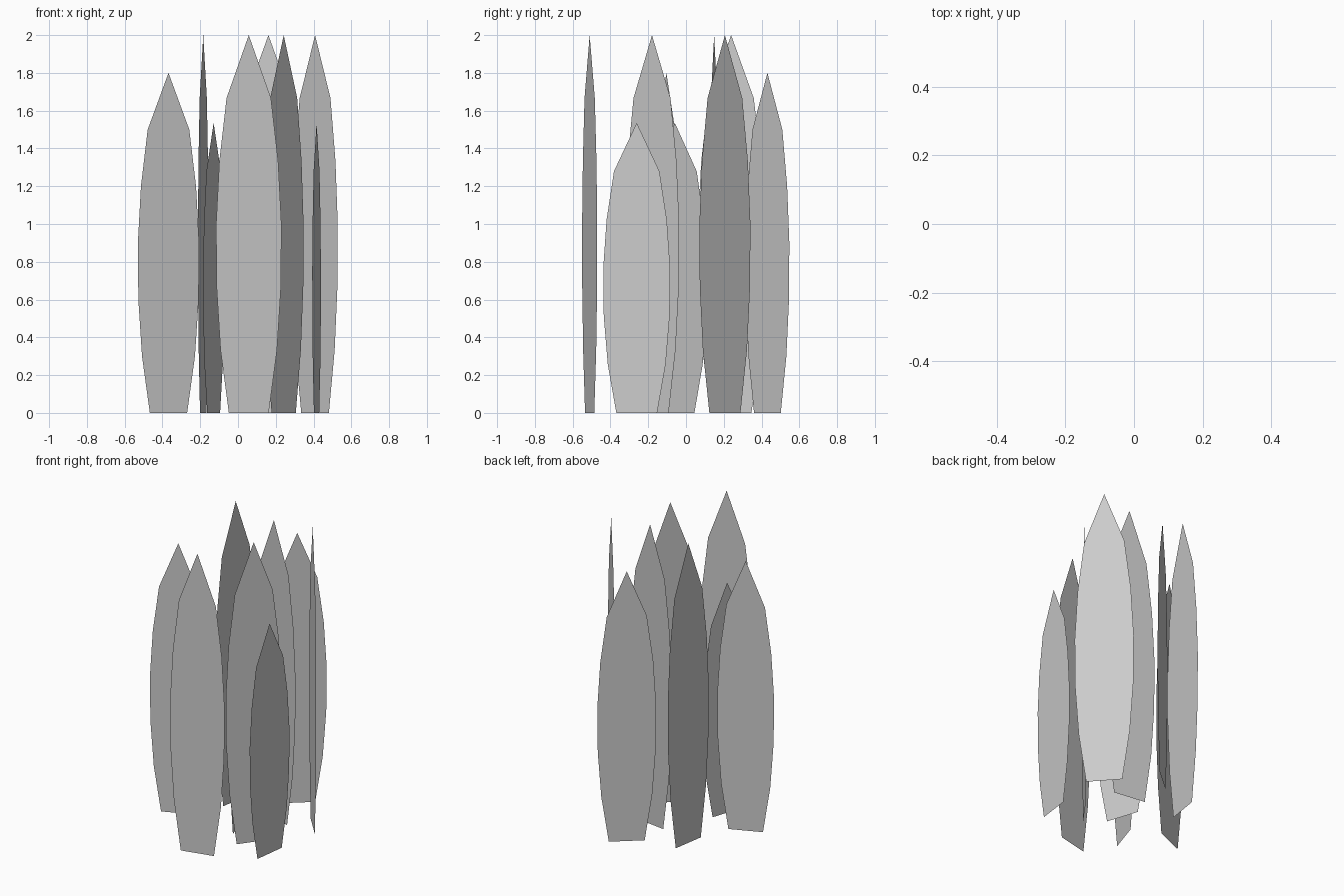
import bpy

if "Cube" in bpy.data.objects:
    bpy.data.objects.remove(bpy.data.objects["Cube"])

# Half outline of a blade: (fraction of height, fraction of half width)
PROFILE = [(0, .61), (1/6, .865), (1/3, .985), (1/2, 1), (2/3, .9), (5/6, .68)]


def blade(name, x, y, hx, hy, h):
    """Flat upright pointed blade; (hx, hy) is its half-width vector."""
    right = [(x + hx * w, y + hy * w, h * t) for t, w in PROFILE]
    left = [(x - hx * w, y - hy * w, h * t) for t, w in PROFILE]
    verts = right + left + [(x, y, h)]
    n = len(PROFILE)
    tip = 2 * n
    faces = [(i + n, i, i + 1, i + 1 + n) for i in range(n - 1)]
    faces.append((tip - 1, n - 1, tip))
    mesh = bpy.data.meshes.new(name)
    mesh.from_pydata(verts, [], faces)
    mesh.update()
    ob = bpy.data.objects.new(name, mesh)
    bpy.context.collection.objects.link(ob)


# Tall, medium and short blades of the clump
TALL, MEDIUM, SHORT = 2.0, 1.8, 1.535
blades = [
    (.057, -.51, .173, .04, TALL),
    (.242, -.18, .105, .144, TALL),
    (.408, .206, .12, -.135, TALL),
    (.161, .149, .177, -.025, TALL),
    (-.184, .239, .028, .176, TALL),
    (-.368, -.104, .162, .068, MEDIUM),
    (.136, .431, .136, .116, MEDIUM),
    (.416, -.261, .023, .177, SHORT),
    (-.129, -.249, .056, .17, SHORT),
    (.042, -.059, -.056, .17, SHORT),
]
for i, b in enumerate(blades):
    blade(f"grass_blade_{i + 1}", *b)
